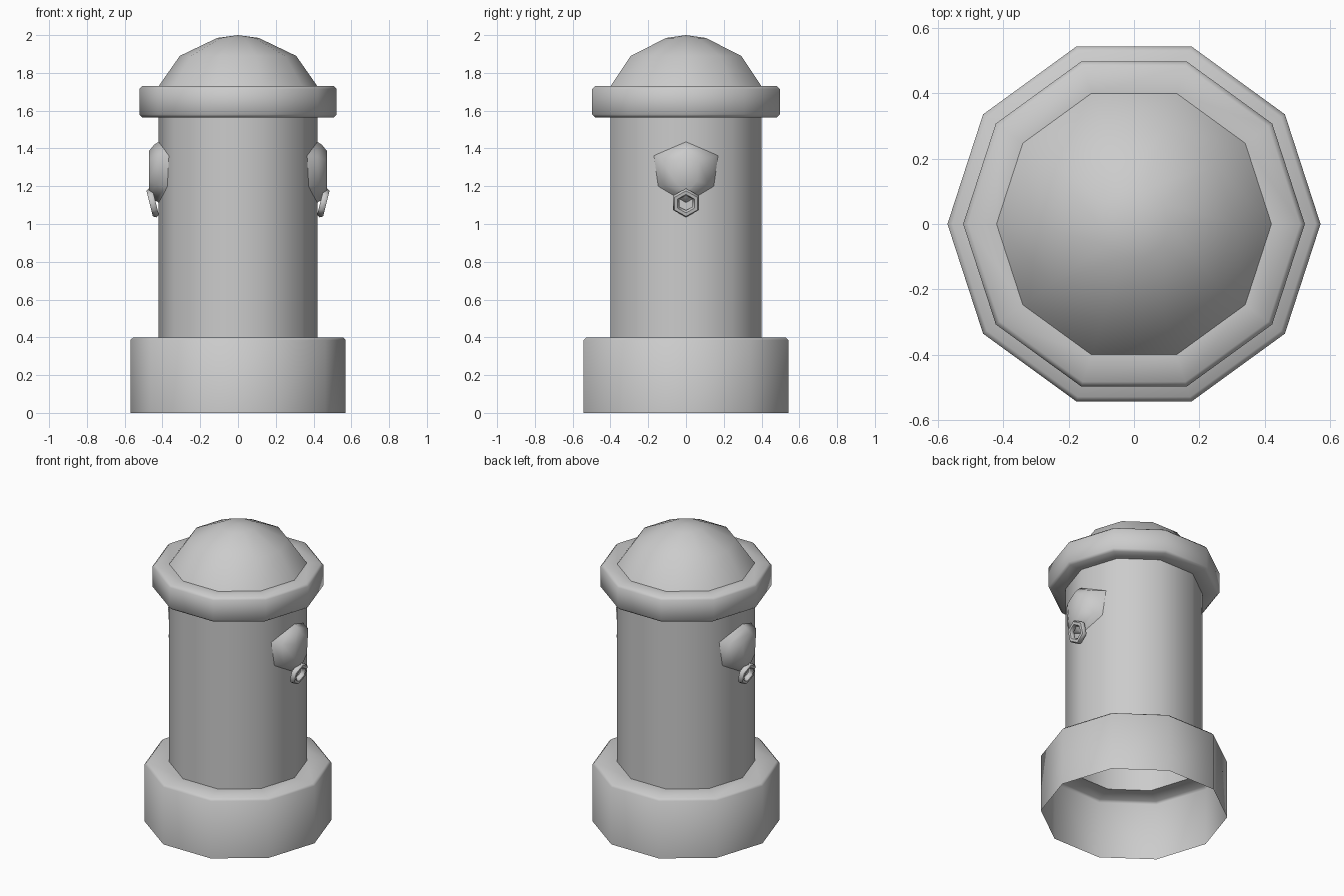
import bpy, bmesh, math
from mathutils import Matrix, Vector

if "Cube" in bpy.data.objects:
    bpy.data.objects.remove(bpy.data.objects["Cube"])

SIDES = 10


def finish(bm, name, angle=60):
    bmesh.ops.remove_doubles(bm, verts=bm.verts, dist=1e-5)
    me = bpy.data.meshes.new(name)
    bm.to_mesh(me)
    bm.free()
    ob = bpy.data.objects.new(name, me)
    bpy.context.collection.objects.link(ob)
    bpy.ops.object.select_all(action='DESELECT')
    ob.select_set(True)
    bpy.context.view_layer.objects.active = ob
    bpy.ops.object.shade_smooth_by_angle(angle=math.radians(angle))
    return ob


def bridge(bm, rings):
    """Join successive closed vertex loops with quads."""
    for a, b in zip(rings, rings[1:]):
        n = len(a)
        for i in range(n):
            j = (i + 1) % n
            bm.faces.new((a[i], a[j], b[j], b[i]))


def lathe(name, profile, tip=None):
    bm = bmesh.new()
    rings = [[bm.verts.new((r * math.cos(i * math.tau / SIDES),
                            r * math.sin(i * math.tau / SIDES), z))
              for i in range(SIDES)] for r, z in profile]
    bridge(bm, rings)
    if tip:
        top, last = bm.verts.new((0, 0, tip)), rings[-1]
        for i in range(SIDES):
            bm.faces.new((last[i], last[(i + 1) % SIDES], top))
    return finish(bm, name)


# Hollow ten-sided post: base is open underneath
lathe("base", [(.57, 0), (.57, .385), (.555, .4), (.42, .4)])
lathe("column", [(.42, .4), (.42, 1.565)])
lathe("collar", [(.42, 1.565), (.507, 1.565), (.522, 1.58),
                 (.522, 1.715), (.507, 1.73), (.42, 1.73)])
lathe("dome", [(.42, 1.73), (.308, 1.89), (.11, 1.985)], tip=2.0)


# Faceted plaque wrapped on the column, with a domed front
def plaque(name):
    bm = bmesh.new()
    outline = [(0, 1.435, .42), (-.17, 1.362, .366), (-.147, 1.2, .374),
               (0, 1.11, .415), (.147, 1.2, .374), (.17, 1.362, .366)]
    rim = [bm.verts.new((x, y, z)) for y, z, x in outline]
    mid = [bm.verts.new((x + (.46 - x) * .6, y * .82, 1.28 + (z - 1.28) * .9))
           for y, z, x in outline]
    inner = [bm.verts.new((.472, y * .4, 1.28 + (z - 1.28) * .68))
             for y, z, x in outline]
    bridge(bm, [rim, mid, inner])
    bm.faces.new(inner)
    bmesh.ops.recalc_face_normals(bm, faces=bm.faces)
    if sum(f.normal.x for f in bm.faces) < 0:
        bmesh.ops.reverse_faces(bm, faces=bm.faces)
    return finish(bm, name)


# Six-sided pull ring, tilted outwards at the bottom
def pull_ring(name, major=.06, minor=.019, n=6, m=6):
    bm = bmesh.new()
    rings = []
    for i in range(n):
        a = math.tau * i / n
        ring = []
        for k in range(m):
            b = math.tau * k / m
            r = major + minor * math.cos(b)
            ring.append(bm.verts.new((minor * math.sin(b),
                                      r * math.sin(a), r * math.cos(a))))
        rings.append(ring)
    bridge(bm, rings + rings[:1])
    bmesh.ops.recalc_face_normals(bm, faces=bm.faces)
    bm.transform(Matrix.Translation((.452, 0, 1.112)) @ Matrix.Rotation(math.radians(14), 4, 'Y'))
    return finish(bm, name)


# Mirror both fittings to the left side
for ob in (plaque("side_plaque"), pull_ring("pull_ring")):
    ob.modifiers.new("mirror", 'MIRROR').use_axis[0] = True
    ob.modifiers["mirror"].use_mirror_merge = False
